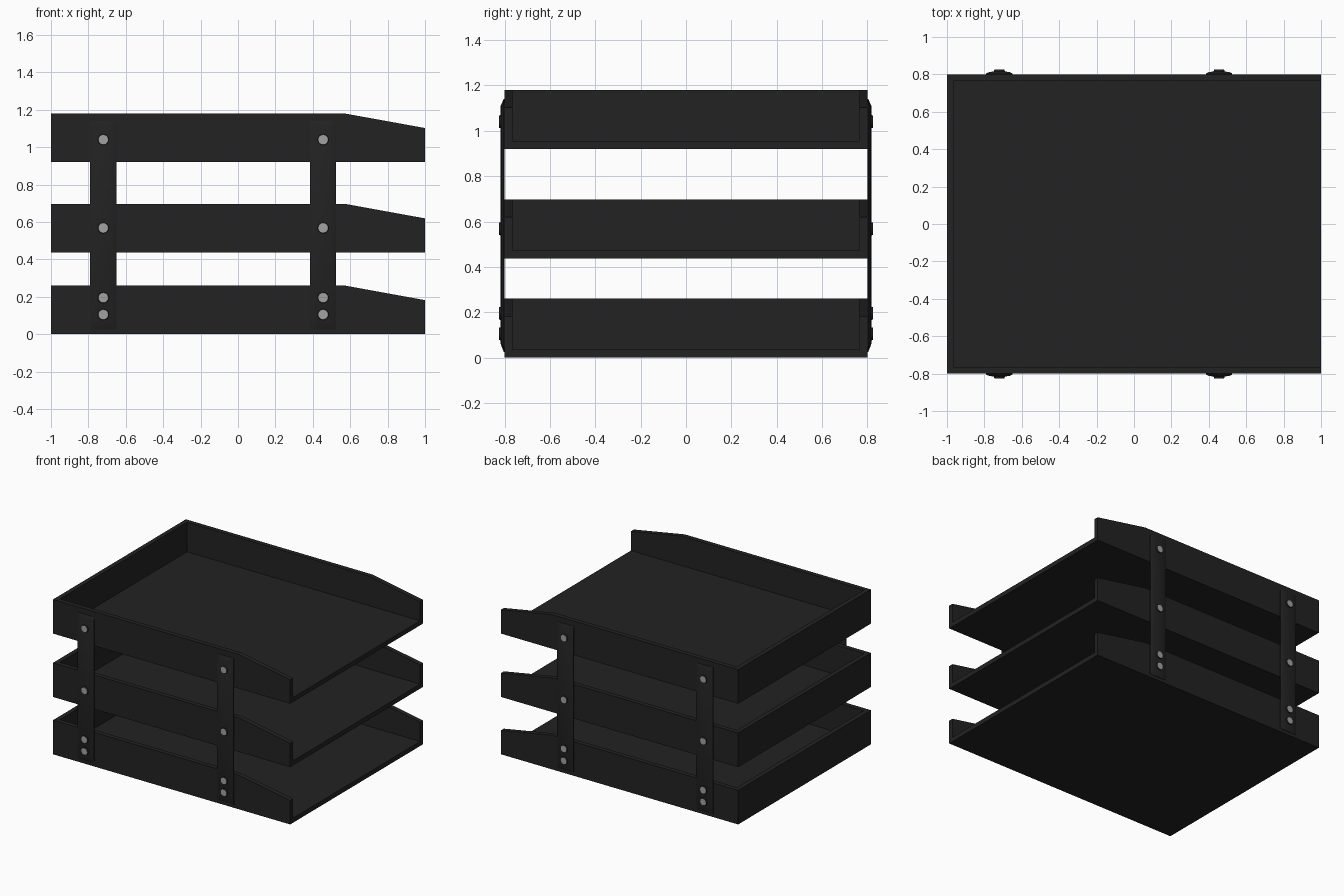
import bpy, bmesh, math
from mathutils import Matrix, Vector

if "Cube" in bpy.data.objects:
    bpy.data.objects.remove(bpy.data.objects["Cube"])


def material(name, value):
    m = bpy.data.materials.new(name)
    m.diffuse_color = (value, value, value, 1)
    m.use_nodes = True
    m.node_tree.nodes["Principled BSDF"].inputs["Base Color"].default_value = m.diffuse_color
    return m


BLACK = material("matte_black", 0.016)
STEEL = material("screw_grey", 0.36)


def make_object(name, bm, mats):
    bmesh.ops.recalc_face_normals(bm, faces=bm.faces[:])
    mesh = bpy.data.meshes.new(name)
    bm.to_mesh(mesh)
    bm.free()
    for m in mats:
        mesh.materials.append(m)
    ob = bpy.data.objects.new(name, mesh)
    bpy.context.collection.objects.link(ob)
    return ob


def select(ob):
    bpy.ops.object.select_all(action='DESELECT')
    ob.select_set(True)
    bpy.context.view_layer.objects.active = ob


def prism(profile, y0, y1):
    """Extrude an (x, z) profile along y."""
    bm = bmesh.new()
    face = bm.faces.new([bm.verts.new((x, y0, z)) for x, z in profile])
    ext = bmesh.ops.extrude_face_region(bm, geom=[face])
    verts = [v for v in ext['geom'] if isinstance(v, bmesh.types.BMVert)]
    bmesh.ops.translate(bm, verts=verts, vec=(0, y1 - y0, 0))
    return bm


# Tray: side profile extruded, hollowed and open at the sloped end
WALL = 0.035
tray = make_object("tray_bottom", prism(
    [(-1, 0), (1, 0), (1, 0.182), (0.57, 0.26), (-1, 0.26)], -0.8, 0.8), [BLACK])
cutter = make_object("tray_cutter", prism(
    [(-1 + WALL, WALL), (1.2, WALL), (1.2, 0.5), (-1 + WALL, 0.5)],
    -0.8 + WALL, 0.8 - WALL), [BLACK])
cutter.hide_render = True
mod = tray.modifiers.new("hollow", 'BOOLEAN')
mod.operation = 'DIFFERENCE'
mod.solver = 'EXACT'
mod.object = cutter
select(tray)
bpy.ops.object.modifier_apply(modifier=mod.name)
bpy.data.objects.remove(cutter)

# Upper trays share the same mesh
for name, z in (("tray_middle", 0.437), ("tray_top", 0.92)):
    ob = bpy.data.objects.new(name, tray.data)
    ob.location.z = z
    bpy.context.collection.objects.link(ob)


# Strap: crowned section, bevelled down at both ends
SECTION = [(-0.07, 0), (-0.07, 0.005), (-0.058, 0.011), (-0.035, 0.015), (0, 0.017),
           (0.035, 0.015), (0.058, 0.011), (0.07, 0.005), (0.07, 0)]


def strap(name, cx, side):
    bm = bmesh.new()
    rings = []
    for z, depth in ((0.025, 0.2), (0.06, 1), (1.11, 1), (1.14, 0.2)):
        rings.append([bm.verts.new((cx + x, side * (0.8 + d * depth), z))
                      for x, d in SECTION])
    n = len(SECTION)
    for a, b in zip(rings, rings[1:]):
        for i in range(n):
            j = (i + 1) % n
            bm.faces.new((a[i], a[j], b[j], b[i]))
    bm.faces.new(rings[0])
    bm.faces.new(rings[-1])
    ob = make_object(name, bm, [BLACK])
    select(ob)
    bpy.ops.object.shade_smooth_by_angle(angle=math.radians(35))


# Screws: dark rim with a grey head facing outwards
def screw(name, cx, side, z):
    bm = bmesh.new()
    bmesh.ops.create_cone(
        bm, cap_ends=True, segments=16, radius1=0.031, radius2=0.027, depth=0.015,
        matrix=Matrix.Translation(Vector((cx, side * 0.8175, z)))
        @ Matrix.Rotation(-side * math.pi / 2, 4, 'X'))
    bmesh.ops.recalc_face_normals(bm, faces=bm.faces[:])
    for f in bm.faces:
        f.material_index = 1 if f.normal.y * side > 0.9 else 0
    make_object(name, bm, [BLACK, STEEL])


for side, side_name in ((-1, "front"), (1, "back")):
    for cx, end in ((-0.72, "left"), (0.455, "right")):
        strap(f"strap_{side_name}_{end}", cx, side)
        for i, z in enumerate((0.105, 0.195, 0.568, 1.04)):
            screw(f"screw_{side_name}_{end}_{i + 1}", cx, side, z)
